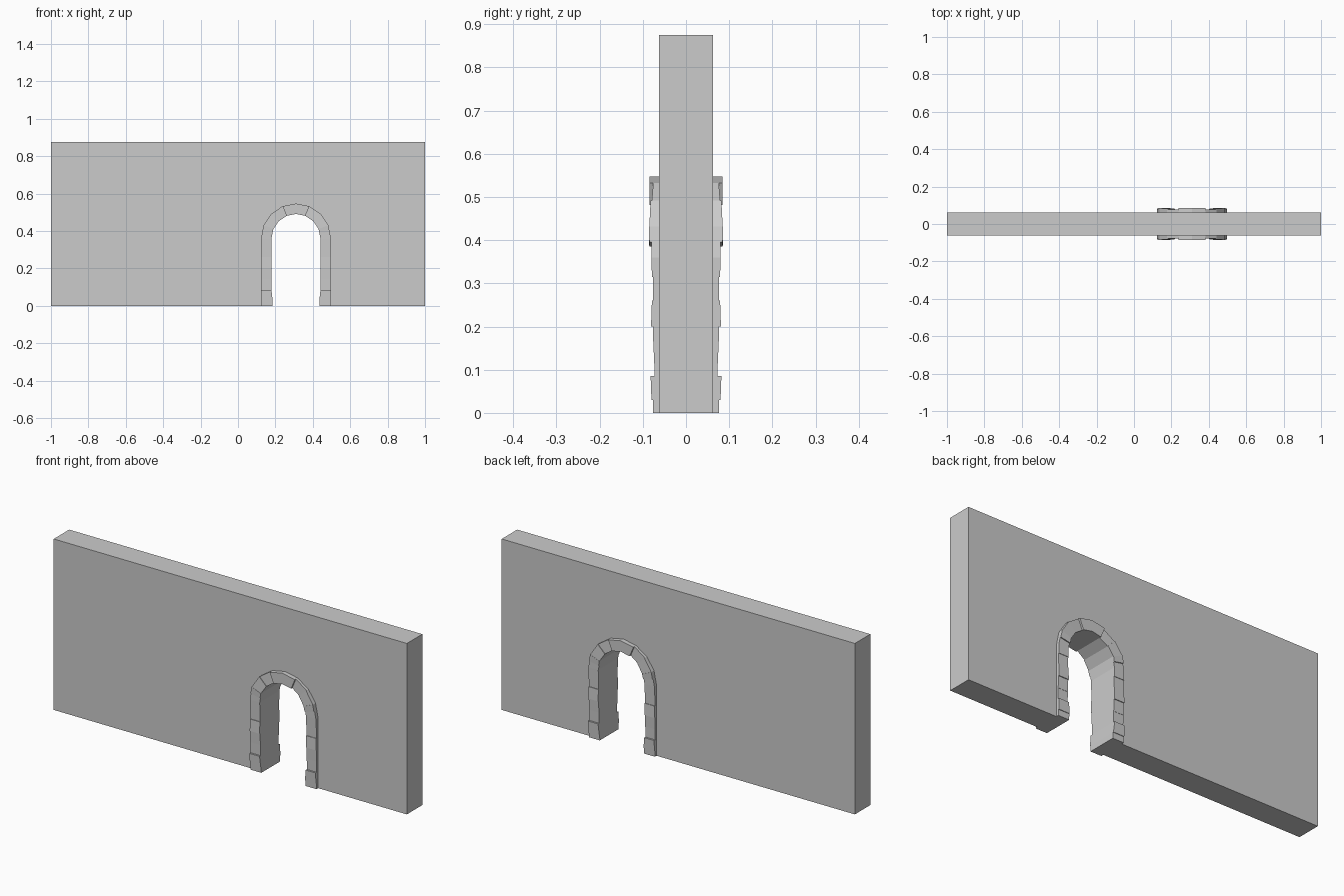
import bpy, bmesh, math

if "Cube" in bpy.data.objects:
    bpy.data.objects.remove(bpy.data.objects["Cube"])

CX, SPRING = 0.31, 0.36          # arch centre line and springing height
R_OUT, R_IN = 0.187, 0.131
HALF_T = 0.0625                  # half wall thickness


def new_object(name, bm):
    bmesh.ops.recalc_face_normals(bm, faces=bm.faces)
    mesh = bpy.data.meshes.new(name)
    bm.to_mesh(mesh)
    bm.free()
    obj = bpy.data.objects.new(name, mesh)
    bpy.context.collection.objects.link(obj)
    return obj


def arc_point(r, deg):
    a = math.radians(deg)
    return CX + r * math.cos(a), SPRING + r * math.sin(a)


def prism(name, pts, depths):
    """Solid symmetric in y; each outline point has its own half depth."""
    bm = bmesh.new()
    front = [bm.verts.new((x, -d, z)) for (x, z), d in zip(pts, depths)]
    back = [bm.verts.new((x, d, z)) for (x, z), d in zip(pts, depths)]
    bm.faces.new(front)
    bm.faces.new(back[::-1])
    n = len(pts)
    for i in range(n):
        j = (i + 1) % n
        bm.faces.new((front[i], back[i], back[j], front[j]))
    return new_object(name, bm)


# Wall with an arched doorway notch
outline = [(-1, 0), (CX - R_OUT, 0)]
outline += [arc_point(R_OUT, 180 - 22.5 * i) for i in range(9)]
outline += [(CX + R_OUT, 0), (1, 0), (1, 0.875), (-1, 0.875)]
prism("wall", outline, [HALF_T] * len(outline))

# Jamb stones: bottom, top, half depth at bottom and top
jambs = [
    (0.00, 0.03, 0.076, 0.077),
    (0.03, 0.085, 0.080, 0.082),
    (0.085, 0.14, 0.073, 0.074),
    (0.14, 0.20, 0.075, 0.077),
    (0.20, 0.26, 0.081, 0.079),
    (0.26, 0.315, 0.076, 0.077),
    (0.315, 0.36, 0.079, 0.080),
]


def inner_half(z):
    return 0.125 if z < 0.04 else 0.131


for side, label in ((-1, "left"), (1, "right")):
    for k, (z0, z1, d0, d1) in enumerate(jambs):
        pts = [(CX + side * R_OUT, z0), (CX + side * R_OUT, z1),
               (CX + side * inner_half(z1), z1), (CX + side * inner_half(z0), z0)]
        prism(f"{label}_jamb_stone_{k}", pts, (d0, d1, d1, d0))

    # Curved arch stones: start and end angle, half depths
    for k, (a0, a1, d0, d1) in enumerate([(0, 11, 0.080, 0.080),
                                          (11, 22.5, 0.085, 0.086),
                                          (22.5, 45, 0.085, 0.082),
                                          (45, 67.5, 0.079, 0.076)]):
        b0, b1 = (a0, a1) if side > 0 else (180 - a0, 180 - a1)

        def chord(r, deg):
            # keep intermediate joints on the straight facets
            if deg in (11, 169):
                p = arc_point(r, 0 if side > 0 else 180)
                q = arc_point(r, 22.5 if side > 0 else 157.5)
                return (p[0] + q[0]) / 2, (p[1] + q[1]) / 2
            return arc_point(r, deg)

        pts = [chord(R_OUT, b0), chord(R_OUT, b1), chord(R_IN, b1), chord(R_IN, b0)]
        prism(f"{label}_arch_stone_{k}", pts, (d0, d1, d1, d0))

# Keystone
pts = [arc_point(R_OUT, a) for a in (67.5, 90, 112.5)]
pts += [arc_point(R_IN, a) for a in (112.5, 90, 67.5)]
prism("keystone", pts, [0.085] * 6)
